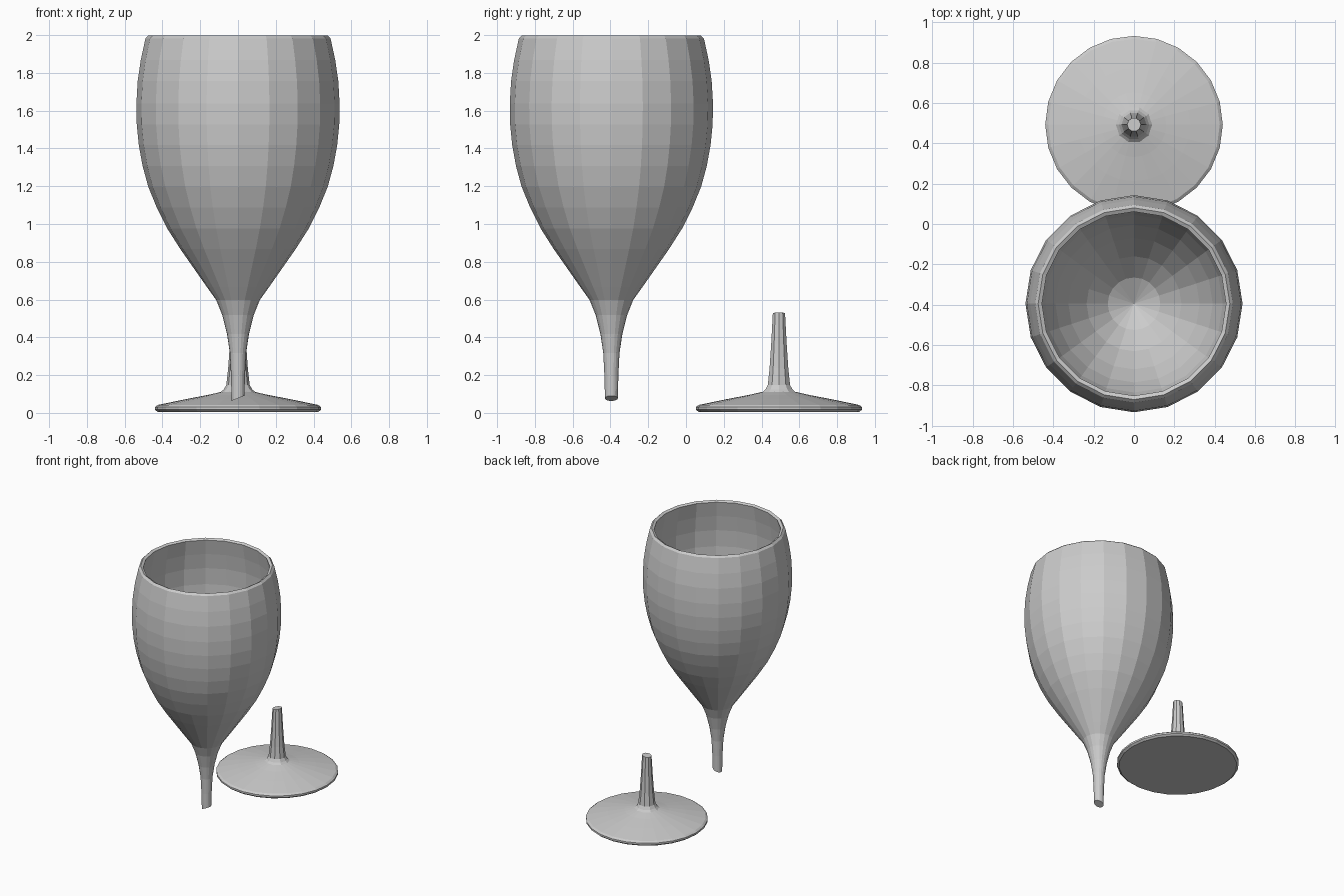
import bpy, bmesh
from math import cos, sin, pi

if "Cube" in bpy.data.objects:
    bpy.data.objects.remove(bpy.data.objects["Cube"])


def lathe(name, profile, sides, centre, tilt=0.0, tilt_rings=()):
    """Revolve (radius, z) points; radius 0 closes to a pole. Tilted rings slope in x."""
    bm = bmesh.new()
    rings = []
    for i, (r, z) in enumerate(profile):
        if r == 0:
            rings.append([bm.verts.new((0, 0, z))] * sides)
            continue
        slope = tilt if i in tilt_rings else 0
        ring = []
        for k in range(sides):
            a = 2 * pi * k / sides
            x, y = r * cos(a), r * sin(a)
            ring.append(bm.verts.new((x, y, z + slope * x)))
        rings.append(ring)
    for a, b in zip(rings, rings[1:]):
        for k in range(sides):
            n = (k + 1) % sides
            corners = list(dict.fromkeys((a[k], a[n], b[n], b[k])))
            bm.faces.new(corners)
    bmesh.ops.recalc_face_normals(bm, faces=bm.faces)
    mesh = bpy.data.meshes.new(name)
    bm.to_mesh(mesh)
    bm.free()
    obj = bpy.data.objects.new(name, mesh)
    obj.location = centre
    bpy.context.collection.objects.link(obj)
    return obj


# Bowl with upper half of the snapped stem: slanted break, outer wall, rim, inner wall
bowl = [(0, 0.08), (0.034, 0.08), (0.037, 0.2), (0.043, 0.32), (0.058, 0.42),
        (0.083, 0.52), (0.115, 0.6), (0.165, 0.67), (0.235, 0.77), (0.305, 0.87),
        (0.375, 0.98), (0.43, 1.09), (0.475, 1.2), (0.505, 1.31), (0.525, 1.42),
        (0.536, 1.53), (0.538, 1.64), (0.531, 1.76), (0.515, 1.87), (0.49, 1.985),
        (0.475, 2.0), (0.456, 1.99),
        (0.478, 1.87), (0.494, 1.75), (0.5, 1.62), (0.492, 1.48), (0.475, 1.34),
        (0.44, 1.2), (0.39, 1.07), (0.325, 0.95), (0.235, 0.82), (0.13, 0.71),
        (0, 0.64)]
lathe("bowl_with_upper_stem", bowl, 20, (0, -0.395, 0), 0.4, (1,))

# Foot disc
foot = [(0, 0.008), (0.425, 0.008), (0.44, 0.02), (0.44, 0.034), (0.425, 0.045),
        (0.28, 0.075), (0.16, 0.098), (0.085, 0.115), (0, 0.12)]
lathe("foot", foot, 24, (0, 0.492, 0))

# Lower half of the stem, broken off at the top
stem = [(0, 0.09), (0.1, 0.105), (0.075, 0.128), (0.062, 0.15), (0.052, 0.24),
        (0.043, 0.37), (0.034, 0.53), (0, 0.53)]
lathe("lower_stem", stem, 10, (0, 0.492, 0), 0.15, (6,))

# Rest the foot on the ground
for o in bpy.context.collection.objects:
    o.location.z -= 0.003
